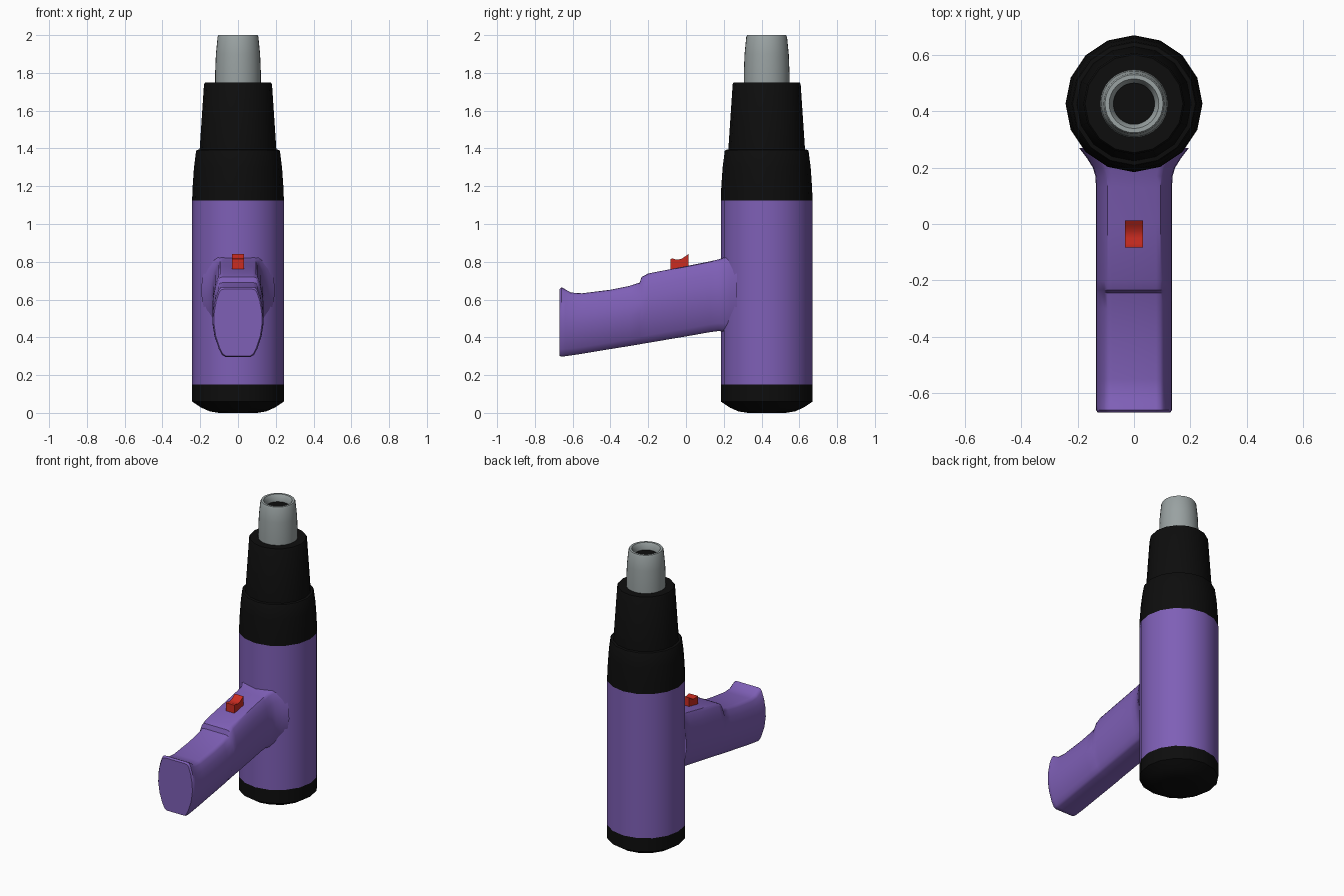
import bpy, bmesh, math

if "Cube" in bpy.data.objects:
    bpy.data.objects.remove(bpy.data.objects["Cube"])

AXIS_Y = 0.427   # barrel axis


def material(name, rgb):
    m = bpy.data.materials.new(name)
    m.diffuse_color = (*rgb, 1)
    m.use_nodes = True
    m.node_tree.nodes["Principled BSDF"].inputs["Base Color"].default_value = m.diffuse_color
    return m


PURPLE = material("purple plastic", (0.21, 0.115, 0.47))
BLACK = material("black plastic", (0.004, 0.004, 0.004))
GREY = material("grey metal", (0.32, 0.36, 0.36))
RED = material("red switch", (0.60, 0.025, 0.015))


def finish(name, bm, mat, angle=35):
    bmesh.ops.recalc_face_normals(bm, faces=bm.faces)
    me = bpy.data.meshes.new(name)
    bm.to_mesh(me)
    bm.free()
    me.materials.append(mat)
    ob = bpy.data.objects.new(name, me)
    bpy.context.collection.objects.link(ob)
    bpy.ops.object.select_all(action='DESELECT')
    ob.select_set(True)
    bpy.context.view_layer.objects.active = ob
    bpy.ops.object.shade_smooth_by_angle(angle=math.radians(angle))
    return ob


def loft(name, rings, mat, cap_start=True, cap_end=True, angle=35):
    """Skin a list of closed rings with quads."""
    bm = bmesh.new()
    vs = [[bm.verts.new(p) for p in ring] for ring in rings]
    n = len(vs[0])
    for a, b in zip(vs, vs[1:]):
        for i in range(n):
            j = (i + 1) % n
            bm.faces.new((a[i], a[j], b[j], b[i]))
    if cap_start:
        bm.faces.new(vs[0])
    if cap_end:
        bm.faces.new(vs[-1])
    return finish(name, bm, mat, angle)


def lathe(name, profile, mat, sides=16, **kw):
    rings = [[(r * math.cos(math.tau * i / sides),
               AXIS_Y + r * math.sin(math.tau * i / sides), z)
              for i in range(sides)] for r, z in profile]
    return loft(name, rings, mat, **kw)


# Barrel parts, bottom to top
lathe("rear_cap", [(0.10, 0), (0.15, 0.008), (0.195, 0.028), (0.243, 0.06),
                   (0.243, 0.15)], BLACK, cap_end=False)
lathe("barrel", [(0.243, 0.15), (0.243, 1.125)], PURPLE,
      cap_start=False, cap_end=False)
lathe("front_cowl", [(0.243, 1.125), (0.240, 1.20), (0.233, 1.30),
                     (0.222, 1.385), (0.218, 1.392), (0.203, 1.395),
                     (0.180, 1.74), (0.174, 1.75)], BLACK, cap_start=False)

# Nozzle with a dark bore
lathe("nozzle", [(0.121, 1.74), (0.121, 1.80), (0.117, 1.90), (0.108, 1.99),
                 (0.103, 2.0), (0.088, 2.0), (0.073, 1.975), (0.073, 1.94)],
      GREY, sides=32, cap_start=False, cap_end=False)
lathe("nozzle_bore", [(0.0735, 1.94), (0.0735, 1.955)], BLACK, sides=32,
      cap_start=False)

# Handle: half section as (width factor, height factor), mirrored
HALF = [(0.50, 0), (0.62, 0.025), (0.75, 0.11), (0.92, 0.30), (1, 0.50),
        (0.98, 0.66), (0.90, 0.82), (0.78, 0.95), (0.70, 0.99), (0.58, 1)]
# Stations: y, bottom z, top z, half width
STATIONS = [(-0.67, 0.302, 0.655, 0.128), (-0.66, 0.297, 0.665, 0.135),
            (-0.64, 0.300, 0.655, 0.135), (-0.61, 0.304, 0.637, 0.135),
            (-0.55, 0.313, 0.633, 0.135), (-0.40, 0.338, 0.652, 0.135),
            (-0.30, 0.354, 0.672, 0.135), (-0.245, 0.363, 0.690, 0.135),
            (-0.235, 0.365, 0.720, 0.135), (-0.20, 0.371, 0.738, 0.135),
            (0.00, 0.405, 0.777, 0.135), (0.13, 0.428, 0.803, 0.135),
            (0.17, 0.433, 0.812, 0.137), (0.20, 0.431, 0.822, 0.146),
            (0.235, 0.426, 0.832, 0.168), (0.27, 0.420, 0.842, 0.195)]
rings = []
for y, lo, hi, w in STATIONS:
    right = [(w * a, y, lo + (hi - lo) * t) for a, t in HALF]
    rings.append(right + [(-x, yy, z) for x, yy, z in reversed(right)])
loft("handle", rings, PURPLE, angle=40)

# Rocker switch: side profile extruded across x
SIDE = [(-0.083, 0.74), (-0.083, 0.815), (-0.07, 0.817), (-0.05, 0.811),
        (-0.025, 0.815), (-0.005, 0.828), (0.012, 0.84), (0.012, 0.76)]
loft("switch", [[(x, y, z) for y, z in SIDE] for x in (-0.032, 0.032)], RED)
